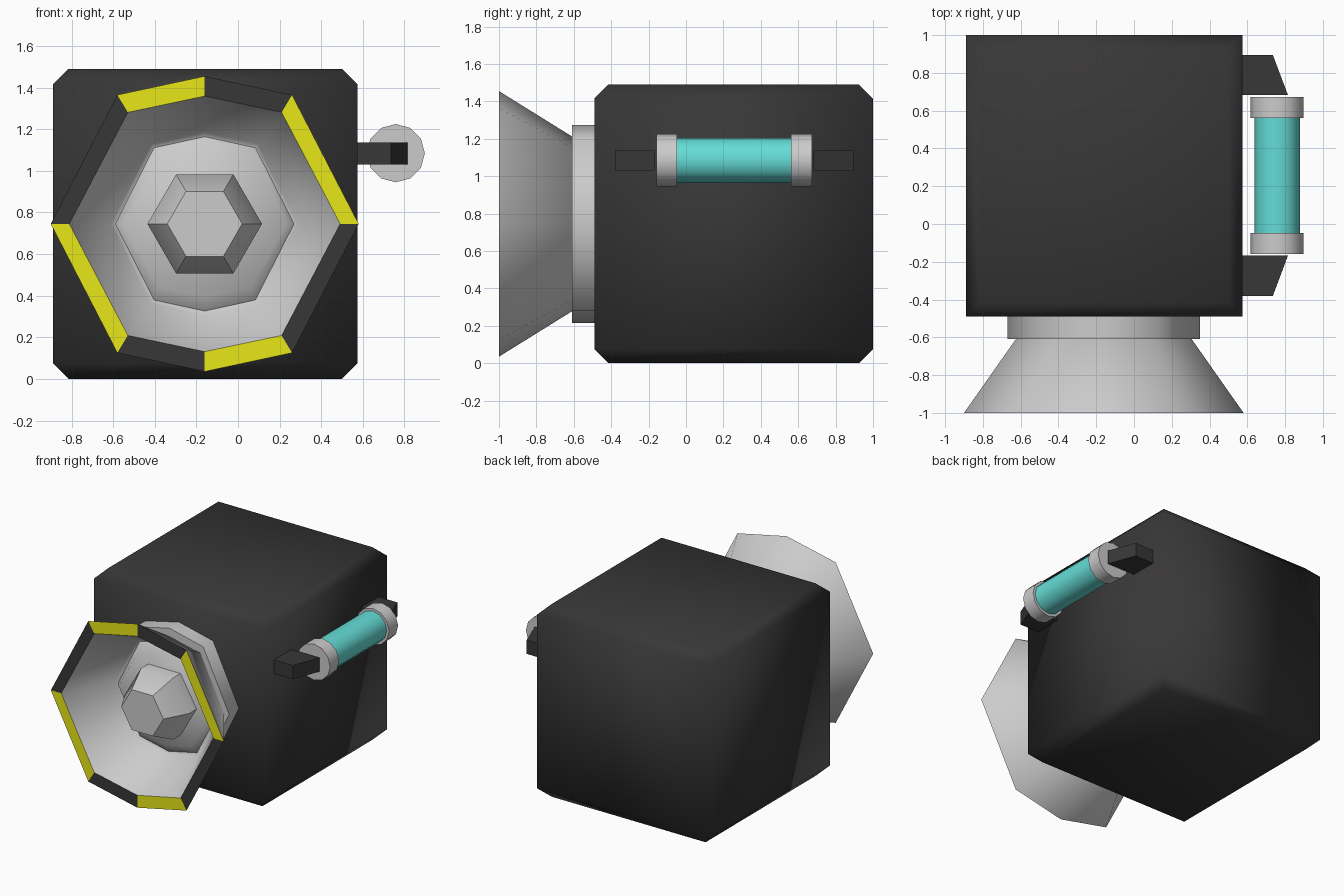
import bpy, bmesh, math

if "Cube" in bpy.data.objects:
    bpy.data.objects.remove(bpy.data.objects["Cube"])

def material(name, rgb):
    m = bpy.data.materials.new(name)
    m.diffuse_color = (*rgb, 1)
    m.use_nodes = True
    m.node_tree.nodes["Principled BSDF"].inputs["Base Color"].default_value = m.diffuse_color
    return m

BLACK = material("black", (0.04, 0.038, 0.038))
YELLOW = material("yellow", (0.8, 0.8, 0.01))
CYAN = material("cyan", (0.13, 0.72, 0.68))

def loft(name, rings, mats=(), angle=None):
    """Closed solid through a list of equal-length point rings."""
    bm = bmesh.new()
    vs = [[bm.verts.new(p) for p in r] for r in rings]
    n = len(rings[0])
    for a, b in zip(vs, vs[1:]):
        for i in range(n):
            j = (i + 1) % n
            bm.faces.new((a[i], a[j], b[j], b[i]))
    bm.faces.new(vs[0])
    bm.faces.new(vs[-1])
    bmesh.ops.recalc_face_normals(bm, faces=bm.faces[:])
    me = bpy.data.meshes.new(name)
    bm.to_mesh(me)
    bm.free()
    for m in mats:
        me.materials.append(m)
    if angle is not None:
        me.polygons.foreach_set("use_smooth", [True] * len(me.polygons))
        me.set_sharp_from_angle(angle=math.radians(angle))
    ob = bpy.data.objects.new(name, me)
    bpy.context.collection.objects.link(ob)
    return ob

# Body: box with inset top and bottom
def rect(z, d):
    x0, x1, y0, y1 = -0.89 + d, 0.575 - d, -0.49 + d, 1.0 - d
    return [(x0, y0, z), (x1, y0, z), (x1, y1, z), (x0, y1, z)]

loft("body", [rect(0, 0.075), rect(0.075, 0), rect(1.415, 0), rect(1.49, 0.075)],
     [BLACK], 100)

# Lamp: stretched octagon sections along y
CX, CZ = -0.16, 0.745
OCT = [(0, 0.71), (0.42, 0.62), (0.74, 0), (0.42, -0.62),
       (0, -0.71), (-0.42, -0.62), (-0.74, 0), (-0.42, 0.62)]

def octagon(y, kx, kz):
    return [(CX + x * kx, y, CZ + z * kz) for x, z in OCT]

def circle(cx, y, cz, r, n, start=0.0):
    return [(cx + r * math.cos(start + i * math.tau / n), y,
             cz + r * math.sin(start + i * math.tau / n)) for i in range(n)]

loft("lamp_collar", [octagon(-0.48, 0.69, 0.745), octagon(-0.61, 0.69, 0.745)], (), 60)

# Hood with outer cone, striped rim, inner dish and stepped floor
hood = loft("lamp_hood", [octagon(-0.60, 0.62, 0.65), octagon(-1.0, 1, 1),
                          octagon(-1.0, 0.88, 0.865), octagon(-0.63, 0.61, 0.62),
                          octagon(-0.62, 0.58, 0.59), octagon(-0.67, 0.53, 0.49)],
            (None, BLACK, YELLOW), 60)
for i in range(8):
    hood.data.polygons[8 + i].material_index = 1 + i % 2

# Hexagonal bulb
loft("lamp_bulb", [circle(CX, y, CZ, r, 6) for y, r in
                   ((-0.65, 0.275), (-0.76, 0.275), (-0.94, 0.18))], (), 30)

# Side canister: glass tube, two caps, two brackets
TX, TZ, MID = 0.758, 1.085, 0.2575
loft("glass_tube", [circle(TX, y, TZ, 0.12, 12) for y in (-0.05, 0.565)], [CYAN], 50)
for s, side in ((-1, "front"), (1, "back")):
    loft(f"tube_cap_{side}",
         [circle(TX, MID + s * d, TZ, 0.14, 12) for d in (0.305, 0.415)], (), 50)
    plan = [(0.565, 0.425), (0.815, 0.425), (0.735, 0.638), (0.565, 0.638)]
    loft(f"bracket_{side}",
         [[(x, MID + s * d, z) for x, d in plan] for z in (1.03, 1.137)], [BLACK], 30)
